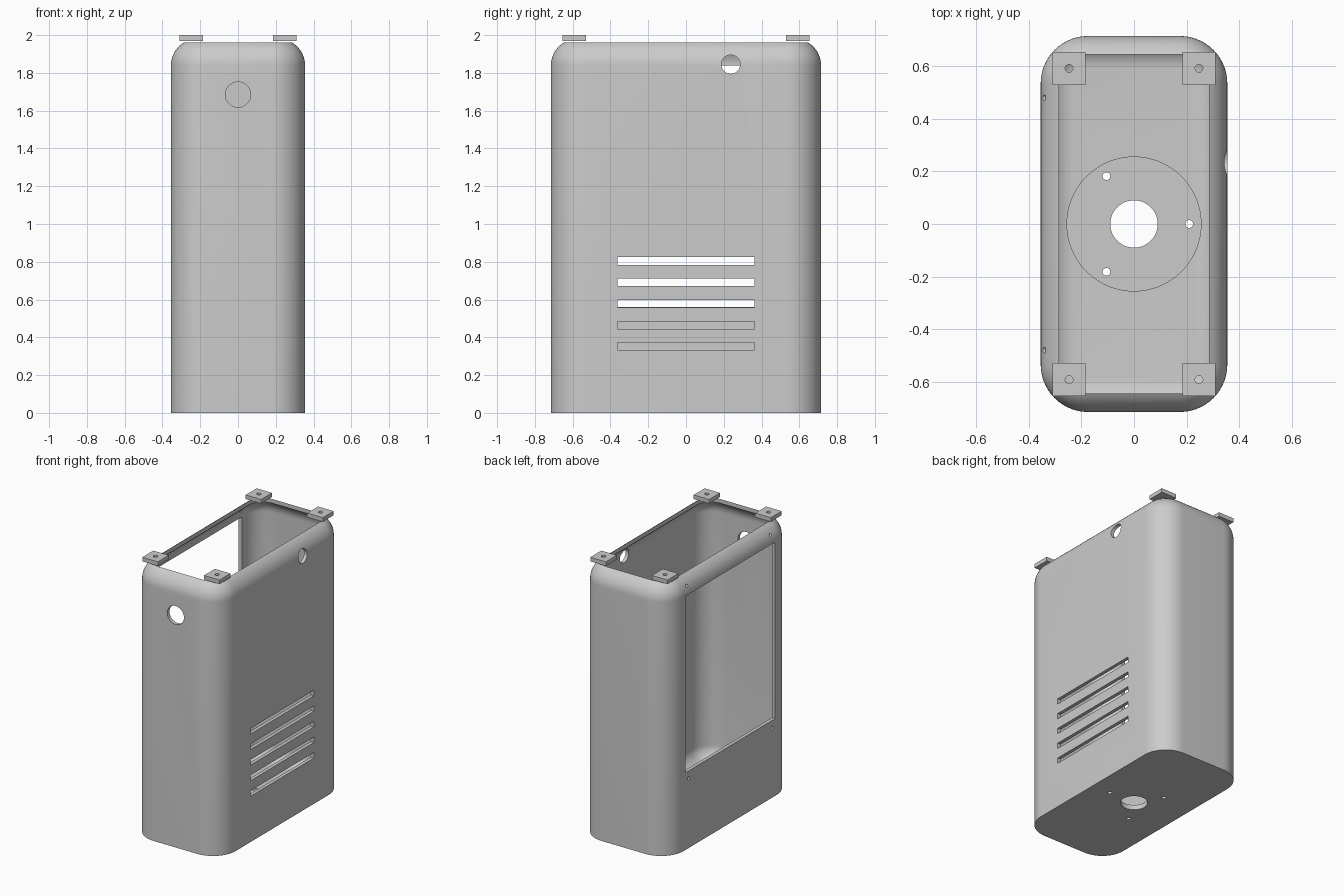
import bpy, bmesh, math
from mathutils import Matrix, Vector

cube = bpy.data.objects.get("Cube")
if cube:
    bpy.data.objects.remove(cube, do_unlink=True)

HX, HY, CORNER = 0.355, 0.715, 0.18   # body half sizes and upright corner radius
WALL, FLOOR = 0.025, 0.05
ARC_Z, ARC_R, RIM = 1.84, 0.14, 0.07  # top rounding and inset of the opening

grey = bpy.data.materials.new("light_grey")
grey.use_nodes = True
grey.diffuse_color = (0.6, 0.6, 0.6, 1)
grey.node_tree.nodes["Principled BSDF"].inputs["Base Color"].default_value = (0.6, 0.6, 0.6, 1)


def make_object(name, bm):
    bmesh.ops.recalc_face_normals(bm, faces=bm.faces)
    mesh = bpy.data.meshes.new(name)
    bm.to_mesh(mesh)
    bm.free()
    mesh.materials.append(grey)
    obj = bpy.data.objects.new(name, mesh)
    bpy.context.collection.objects.link(obj)
    return obj


def box(name, center, size):
    bm = bmesh.new()
    bmesh.ops.create_cube(bm, size=1, matrix=Matrix.Translation(center) @ Matrix.Diagonal((*size, 1)))
    return make_object(name, bm)


def rod(name, center, radius, length, axis="Z", sides=32):
    turn = Vector((0, 0, 1)).rotation_difference(
        Vector([float(a == axis) for a in "XYZ"])).to_matrix().to_4x4()
    bm = bmesh.new()
    bmesh.ops.create_cone(bm, cap_ends=True, segments=sides, radius1=radius, radius2=radius,
                          depth=length, matrix=Matrix.Translation(center) @ turn)
    return make_object(name, bm)


def cut(target, cutter):
    mod = target.modifiers.new("cut", "BOOLEAN")
    mod.operation, mod.solver, mod.object = "DIFFERENCE", "EXACT", cutter
    bpy.context.view_layer.objects.active = target
    bpy.ops.object.modifier_apply(modifier=mod.name)
    bpy.data.objects.remove(cutter, do_unlink=True)


def ring(bm, inset, z, steps=14):
    verts = []
    for q, (sx, sy) in enumerate([(1, 1), (-1, 1), (-1, -1), (1, -1)]):
        for i in range(steps + 1):
            a = (q + i / steps) * math.pi / 2
            verts.append(bm.verts.new((sx * (HX - CORNER) + (CORNER - inset) * math.cos(a),
                                       sy * (HY - CORNER) + (CORNER - inset) * math.sin(a), z)))
    return verts


def top_arc(radius, steps=10):
    end = math.acos((ARC_R - RIM) / radius)
    angles = [end * i / steps for i in range(steps + 1)]
    return [(ARC_R - radius * math.cos(a), ARC_Z + radius * math.sin(a)) for a in angles]


# Hollow body: up the outside, over the rim, down the inside to a coved floor
cove = 0.1
floor_arc = [(WALL + cove * (1 - math.cos(a)), FLOOR + cove * (1 - math.sin(a)))
             for a in [math.pi / 2 * i / 10 for i in range(11)]]
profile = [(0, 0)] + top_arc(ARC_R) + top_arc(ARC_R - WALL)[::-1] + floor_arc
bm = bmesh.new()
rings = [ring(bm, *p) for p in profile]
for low, high in zip(rings, rings[1:]):
    for i in range(len(low)):
        j = (i + 1) % len(low)
        bm.faces.new((low[i], low[j], high[j], high[i]))
bm.faces.new(rings[0])
bm.faces.new(rings[-1])
body = make_object("hollow_body", bm)

# Floor recess, drain hole and three bolt holes
cut(body, rod("cutter", (0, 0, FLOOR + 0.035), 0.255, 0.1, sides=64))
cut(body, rod("cutter", (0, 0, 0), 0.09, 0.4, sides=48))
for k in range(3):
    a = k * math.tau / 3
    cut(body, rod("cutter", (0.21 * math.cos(a), 0.21 * math.sin(a), 0), 0.015, 0.4, sides=16))

# Window with four screw holes in the -x wall
cut(body, box("cutter", (-HX, 0, 1.2), (0.2, 1.03, 1.28)))
for y in (-0.48, 0.48):
    for z in (0.507, 1.9):
        cut(body, rod("cutter", (-HX, y, z), 0.011, 0.2, "X", 16))

# Vent slots and round port in the +x wall, round port in the front
for k in range(5):
    cut(body, box("cutter", (HX, 0, 0.352 + 0.113 * k), (0.2, 0.725, 0.04)))
cut(body, rod("cutter", (HX, 0.237, 1.845), 0.05, 0.2, "X"))
cut(body, rod("cutter", (0, -HY, 1.685), 0.067, 0.2, "Y"))

# Drilled mounting tabs on the rim corners
tabs = []
for sx, side in ((1, "left"), (-1, "right")):
    for sy, end in ((-1, "front"), (1, "back")):
        x, y = sx * 0.247, sy * 0.592
        tab = box(f"mounting_tab_{end}_{side}", (x, y, 1.985), (0.125, 0.125, 0.03))
        cut(tab, rod("cutter", (x, y, 1.985), 0.015, 0.2, sides=16))
        tabs.append(tab)

bpy.ops.object.select_all(action="DESELECT")
for obj in [body] + tabs:
    obj.select_set(True)
bpy.context.view_layer.objects.active = body
bpy.ops.object.shade_smooth_by_angle(angle=math.radians(30))
